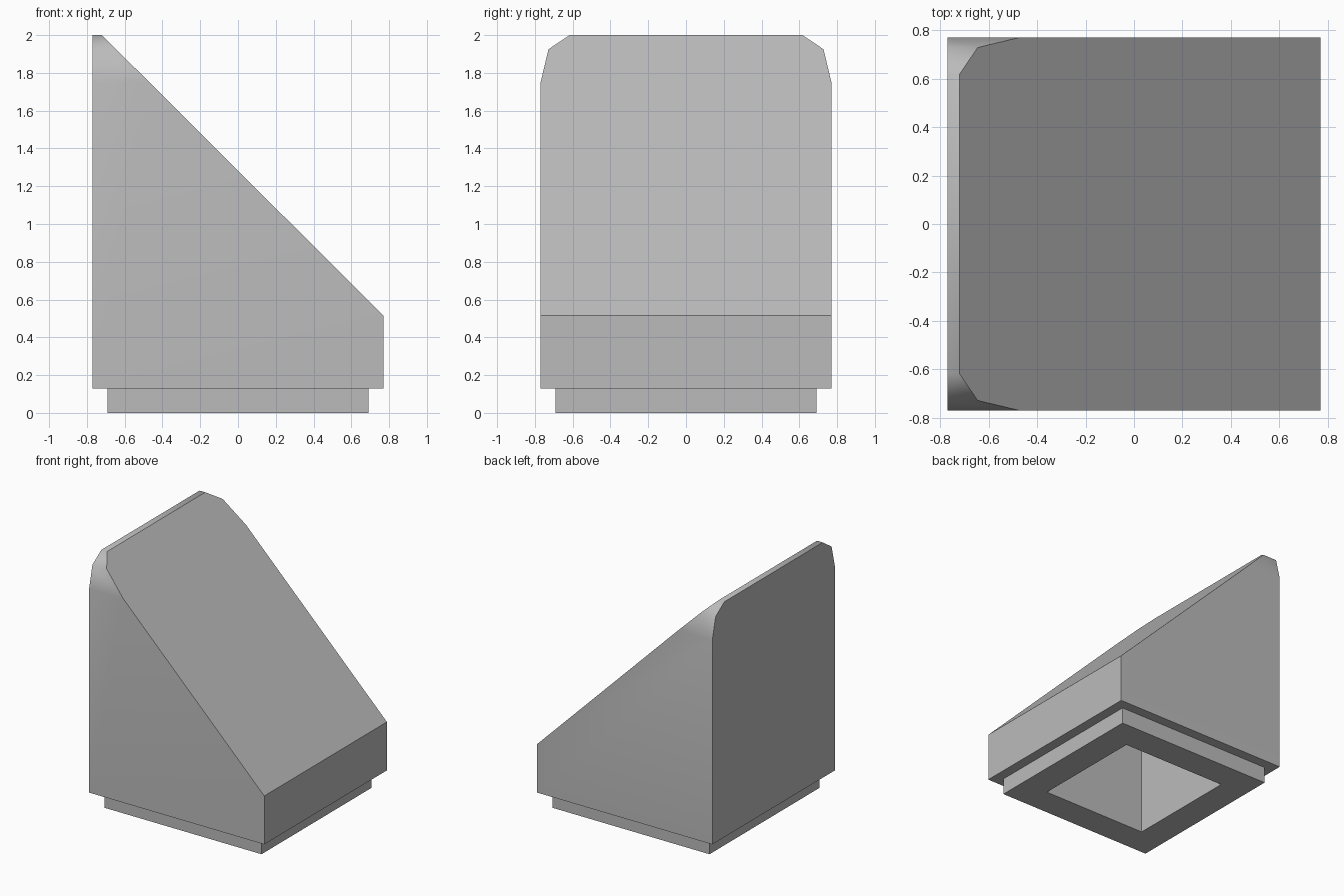
import bpy, bmesh
from mathutils import Vector

if "Cube" in bpy.data.objects:
    bpy.data.objects.remove(bpy.data.objects["Cube"])

W, LIP = 0.77, 0.13
SLOPE_TOP, SLOPE_LOW = Vector((-0.72, 0, 2.0)), Vector((W, 0, 0.515))

bm = bmesh.new()

# Block outline with rounded upper corners, extruded along x
half = [(W, LIP), (W, 1.75), (0.728, 1.925), (0.617, 2.0)]
outline = half + [(-y, z) for y, z in reversed(half)]
face = bm.faces.new([bm.verts.new((-W, y, z)) for y, z in outline])
ext = bmesh.ops.extrude_face_region(bm, geom=[face])
bmesh.ops.translate(bm, vec=(2 * W, 0, 0),
                    verts=[v for v in ext["geom"] if isinstance(v, bmesh.types.BMVert)])
bmesh.ops.recalc_face_normals(bm, faces=bm.faces)

# Slanted face
d = SLOPE_TOP - SLOPE_LOW
normal = Vector((d.z, 0, -d.x)).normalized()
cut = bmesh.ops.bisect_plane(bm, geom=bm.verts[:] + bm.edges[:] + bm.faces[:],
                             plane_co=SLOPE_LOW, plane_no=normal, clear_outer=True)
bmesh.ops.holes_fill(bm, edges=[e for e in bm.edges if e.is_boundary])
bmesh.ops.recalc_face_normals(bm, faces=bm.faces)


def push(face, inset, dz):
    """Inset a face, then extrude it vertically."""
    bmesh.ops.inset_region(bm, faces=[face], thickness=inset, use_even_offset=True)
    new = bmesh.ops.extrude_discrete_faces(bm, faces=[face])["faces"][0]
    bmesh.ops.translate(bm, vec=(0, 0, dz), verts=new.verts)
    return new


# Recessed foot and the hollow above it
bottom = min(bm.faces, key=lambda f: f.calc_center_median().z)
foot = push(bottom, 0.08, -LIP)
ceiling = push(foot, 0.23, 0.4)
for v in ceiling.verts:
    v.co.z = 0.85 - v.co.x

# Smooth only across the rounded upper corners
for f in bm.faces:
    f.smooth = True
for e in bm.edges:
    a, b = e.verts
    along_x = abs(a.co.y - b.co.y) < 1e-4 and abs(a.co.z - b.co.z) < 1e-4
    e.smooth = along_x and a.co.z > 1.7

mesh = bpy.data.meshes.new("slope_block")
bm.to_mesh(mesh)
bm.free()
mat = bpy.data.materials.new("grey")
mat.diffuse_color = (0.5, 0.5, 0.5, 1)
mat.use_nodes = True
mat.node_tree.nodes["Principled BSDF"].inputs["Base Color"].default_value = mat.diffuse_color
mesh.materials.append(mat)
bpy.context.collection.objects.link(bpy.data.objects.new("slope_block", mesh))
